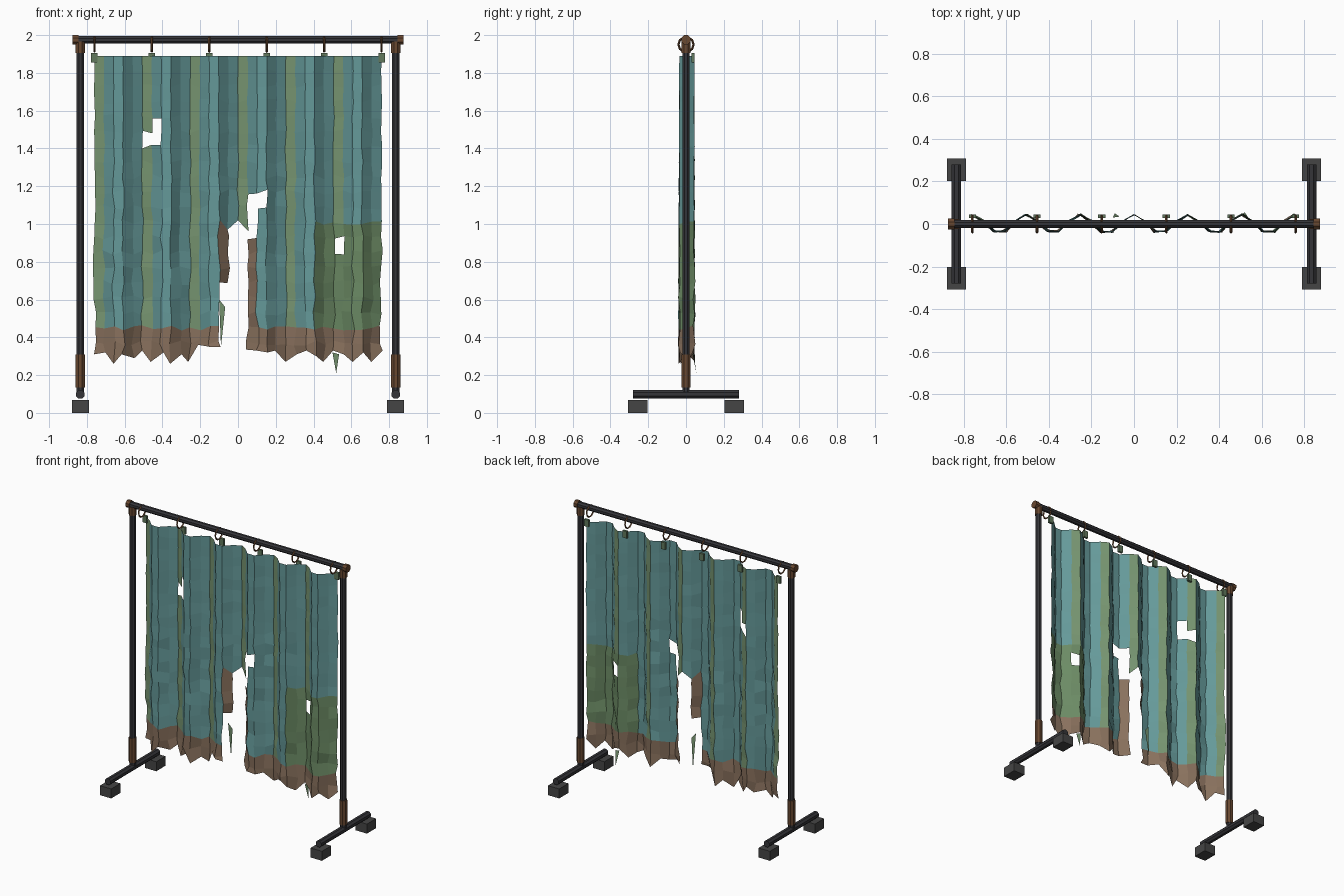
import bpy, bmesh, math, random
from mathutils import Matrix, Vector

random.seed(7)
if "Cube" in bpy.data.objects:
    bpy.data.objects.remove(bpy.data.objects["Cube"])


def material(name, rgb):
    m = bpy.data.materials.new(name)
    m.use_nodes = True
    m.diffuse_color = (*rgb, 1)
    m.node_tree.nodes["Principled BSDF"].inputs["Base Color"].default_value = (*rgb, 1)
    return m


METAL = material("dark metal", (0.035, 0.035, 0.04))
RUBBER = material("grey foot", (0.06, 0.06, 0.06))
RUST = material("rust", (0.14, 0.065, 0.03))
CLIP = material("clip green", (0.12, 0.19, 0.11))
TEAL = material("teal cloth", (0.13, 0.32, 0.32))
STRIPE = material("faded green cloth", (0.19, 0.31, 0.17))
PATCH = material("mossy green cloth", (0.15, 0.26, 0.13))
DIRT = material("dirty brown cloth", (0.25, 0.165, 0.11))


def finish(name, bm, *mats):
    mesh = bpy.data.meshes.new(name)
    bm.to_mesh(mesh)
    bm.free()
    for m in mats:
        mesh.materials.append(m)
    obj = bpy.data.objects.new(name, mesh)
    bpy.context.collection.objects.link(obj)
    return obj


def tube(name, start, end, radius, mat, sides=8):
    a, b = Vector(start), Vector(end)
    turn = (b - a).to_track_quat("Z", "Y").to_matrix().to_4x4()
    spin = Matrix.Rotation(math.pi / sides, 4, "Z")
    bm = bmesh.new()
    bmesh.ops.create_cone(bm, cap_ends=True, segments=sides, radius1=radius, radius2=radius,
                          depth=(b - a).length, matrix=Matrix.Translation((a + b) / 2) @ turn @ spin)
    return finish(name, bm, mat)


def box(name, centre, size, mat):
    bm = bmesh.new()
    bmesh.ops.create_cube(bm, size=1, matrix=Matrix.Translation(centre) @ Matrix.Diagonal((*size, 1)))
    return finish(name, bm, mat)


# Frame: rail, posts, rusty joints and feet
RAIL_Z = 1.975
tube("top_rail", (-0.86, 0, RAIL_Z), (0.86, 0, RAIL_Z), 0.021, METAL)
for side, s in (("left", 1), ("right", -1)):
    x = 0.835 * s
    tube(side + "_post", (x, 0, 0.1), (x, 0, RAIL_Z), 0.021, METAL)
    tube(side + "_rail_cap", (x + 0.01 * s, 0, RAIL_Z), (x + 0.04 * s, 0, RAIL_Z), 0.027, RUST)
    tube(side + "_post_collar", (x, 0, 1.905), (x, 0, 1.965), 0.026, RUST)
    tube(side + "_post_sleeve", (x, 0, 0.135), (x, 0, 0.31), 0.026, RUST)
    tube(side + "_foot_bar", (x, -0.28, 0.098), (x, 0.28, 0.098), 0.024, METAL)
    for end, e in (("front", -1), ("back", 1)):
        box(f"{side}_{end}_foot", (x, 0.255 * e, 0.034), (0.09, 0.104, 0.068), RUBBER)


# Rings on the rail, each carrying a clip
def ring(name, x, z, major, minor, mat, segs=10, sides=4):
    bm = bmesh.new()
    loops = []
    for i in range(segs):
        a = math.tau * i / segs
        loop = []
        for j in range(sides):
            b = math.tau * j / sides
            r = major + minor * math.cos(b)
            loop.append(bm.verts.new((x + minor * math.sin(b), r * math.cos(a), z + r * math.sin(a))))
        loops.append(loop)
    for i in range(segs):
        p, q = loops[i], loops[(i + 1) % segs]
        for j in range(sides):
            k = (j + 1) % sides
            bm.faces.new((p[j], p[k], q[k], q[j]))
    bmesh.ops.recalc_face_normals(bm, faces=bm.faces)
    return finish(name, bm, mat)


for n in range(6):
    x = -0.76 + 0.304 * n
    ring(f"ring_{n + 1}", x, 1.95, 0.04, 0.006, RUST)
    box(f"clip_{n + 1}", (x, 0.036, 1.88), (0.034, 0.016, 0.05), CLIP)

# Curtain: pleated sheet with missing cells for the tears
COLS, ROWS, TOP, STEP, WIDTH = 30, 20, 1.89, 0.08, 1.52
HEM = [.31, .32, .26, .31, .29, .33, .27, .32, .26, .31, .27, .36, .35, .35, .35, .34,
       .335, .33, .32, .33, .27, .31, .33, .30, .27, .33, .31, .27, .32, .27, .33]
holes = {(5, 5), (6, 4), (6, 5), (25, 12), (17, 9)}
holes |= {(16, r) for r in (9, 10, 11)}
holes |= {(13, r) for r in range(15, ROWS)}
holes |= {(c, r) for c in (14, 15) for r in range(11, ROWS)}
TEAR_Z = {14: 0.97, 15: 1.02, 16: 0.96}


def cloth_point(c, r):
    t = r / ROWS
    x = WIDTH * (c / COLS - 0.5) + random.uniform(-1, 1) * (0.002 + 0.009 * t)
    y = 0.044 * math.cos(math.tau * c / 5) + random.uniform(-1, 1) * 0.008 * t
    z = TOP - STEP * r + (random.uniform(-0.014, 0.014) if r else 0)
    if r == ROWS:
        z = HEM[c]
    elif r == 11:
        z = TEAR_Z.get(c, z)
    return x, y, z


def cloth_colour(c, r):
    if r >= 18 or c == 13 and r >= 11 or c == 16 and r >= 12:
        return 3
    if c >= 23 and r >= 11:
        return 2
    return 1 if c % 5 == 0 else 0


bm = bmesh.new()
grid = [[bm.verts.new(cloth_point(c, r)) for c in range(COLS + 1)] for r in range(ROWS + 1)]
for r in range(ROWS):
    for c in range(COLS):
        if (c, r) not in holes:
            f = bm.faces.new((grid[r + 1][c], grid[r + 1][c + 1], grid[r][c + 1], grid[r][c]))
            f.material_index = cloth_colour(c, r)
bmesh.ops.delete(bm, geom=[v for v in bm.verts if not v.link_faces], context="VERTS")
finish("curtain", bm, TEAL, STRIPE, PATCH, DIRT)


# Loose hanging scraps
def scrap(name, points):
    bm = bmesh.new()
    bm.faces.new([bm.verts.new(p) for p in points])
    finish(name, bm, STRIPE)


scrap("tear_scrap", [(-0.1, 0.03, 0.6), (-0.09, 0.05, 0.35), (-0.068, 0.035, 0.56)])
scrap("hem_scrap", [(0.5, 0.04, 0.32), (0.52, 0.055, 0.21), (0.535, 0.035, 0.31)])
